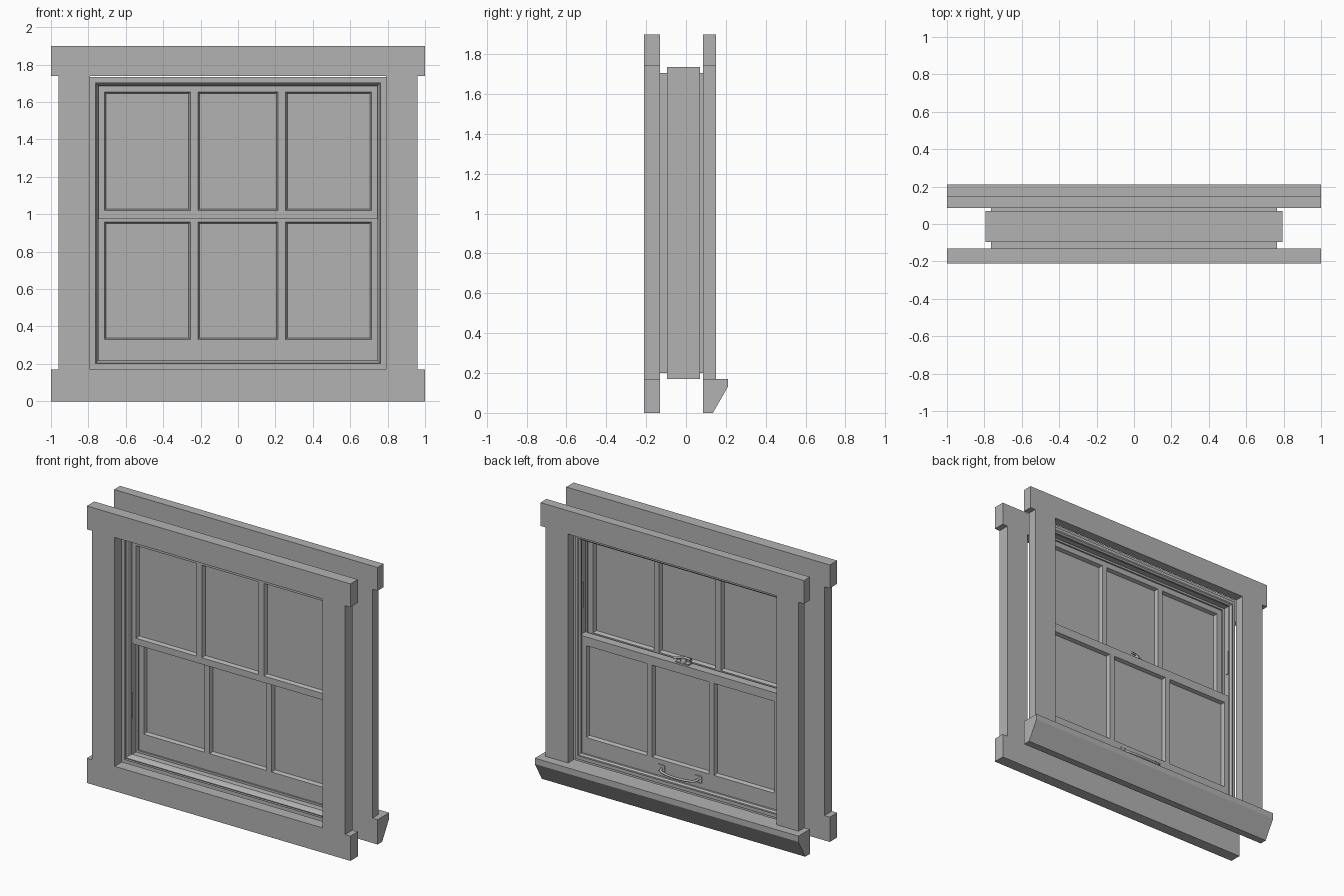
import bpy, bmesh
from mathutils import Vector

if "Cube" in bpy.data.objects:
    bpy.data.objects.remove(bpy.data.objects["Cube"])

grey = bpy.data.materials.new("painted_grey")
grey.use_nodes = True
COLOUR = (0.45, 0.45, 0.45, 1)
grey.diffuse_color = COLOUR
grey.node_tree.nodes["Principled BSDF"].inputs["Base Color"].default_value = COLOUR


def finish(name, bm):
    bmesh.ops.recalc_face_normals(bm, faces=bm.faces)
    mesh = bpy.data.meshes.new(name)
    bm.to_mesh(mesh)
    bm.free()
    mesh.materials.append(grey)
    obj = bpy.data.objects.new(name, mesh)
    bpy.context.collection.objects.link(obj)
    return obj


def box_mesh(x, y, z):
    bm = bmesh.new()
    bmesh.ops.create_cube(bm, size=1)
    for v in bm.verts:
        v.co = [lo + (c + 0.5) * (hi - lo) for c, (lo, hi) in zip(v.co, (x, y, z))]
    return bm


def box(name, x, y, z):
    return finish(name, box_mesh(x, y, z))


def extrude_x(name, profile, half):
    """Extrude a (y, z) outline along x."""
    bm = bmesh.new()
    face = bm.faces.new([bm.verts.new((-half, y, z)) for y, z in profile])
    new = bmesh.ops.extrude_face_region(bm, geom=[face])["geom"]
    bmesh.ops.translate(bm, vec=(2 * half, 0, 0),
                        verts=[g for g in new if isinstance(g, bmesh.types.BMVert)])
    return finish(name, bm)


def ring(name, half, z0, z1, profile):
    """Sweep an (inset, y) outline round a mitred rectangle."""
    bm = bmesh.new()
    loops = []
    for sx, low in ((-1, True), (1, True), (1, False), (-1, False)):
        loops.append([bm.verts.new((sx * (half - d), y, z0 + d if low else z1 - d))
                      for d, y in profile])
    n = len(profile)
    for i in range(4):
        a, b = loops[i], loops[(i + 1) % 4]
        for j in range(n):
            k = (j + 1) % n
            bm.faces.new((a[j], b[j], b[k], a[k]))
    return finish(name, bm)


def rod(name, points, radius):
    curve = bpy.data.curves.new(name, "CURVE")
    curve.dimensions = "3D"
    curve.bevel_depth = radius
    curve.bevel_resolution = 2
    curve.use_fill_caps = True
    spline = curve.splines.new("BEZIER")
    spline.bezier_points.add(len(points) - 1)
    for p, co in zip(spline.bezier_points, points):
        p.co = co
        p.handle_left_type = p.handle_right_type = "AUTO"
    curve.materials.append(grey)
    obj = bpy.data.objects.new(name, curve)
    bpy.context.collection.objects.link(obj)


# Sashes: a slab cut into cells, with every pane recessed behind a chamfer
PANES = ((-0.715, -0.255), (-0.215, 0.215), (0.255, 0.715))


def sash(name, y, z, pane_z):
    bm = box_mesh((-0.764, 0.764), y, z)
    cuts = [((x, 0, 0), (1, 0, 0)) for pane in PANES for x in pane]
    cuts += [((0, 0, h), (0, 0, 1)) for h in pane_z]
    for co, no in cuts:
        geom = bm.verts[:] + bm.edges[:] + bm.faces[:]
        bmesh.ops.bisect_plane(bm, geom=geom, plane_co=co, plane_no=no)
    bm.normal_update()

    def is_pane(f):
        c = f.calc_center_median()
        return (abs(f.normal.y) > 0.9 and pane_z[0] < c.z < pane_z[1]
                and any(a < c.x < b for a, b in PANES))

    panes = [f for f in bm.faces if is_pane(f)]
    bmesh.ops.inset_individual(bm, faces=panes, thickness=0.012, depth=-0.024)
    flat = [e for e in bm.edges if len(e.link_faces) == 2 and e.calc_face_angle(1) < 0.01]
    bmesh.ops.dissolve_edges(bm, edges=[e for e in flat if abs(e.link_faces[0].normal.y) < 0.1],
                             use_verts=False)
    finish(name, bm)


sash("upper_sash", (-0.083, -0.015), (0.975, 1.704), (1.02, 1.655))
sash("lower_sash", (0.0, 0.06), (0.201, 1.02), (0.33, 0.96))

# Jamb frame, stop mouldings and parting bead
ring("jamb_frame", 0.795, 0.17, 1.735,
     ((0, -0.095), (0.03, -0.095), (0.03, 0.07), (0, 0.07)))
ring("front_stop", 0.765, 0.2, 1.705,
     ((0, -0.13), (0.006, -0.13), (0.014, -0.118), (0.02, -0.1), (0.02, -0.085), (0, -0.085)))
ring("back_stop", 0.765, 0.2, 1.705,
     ((0, 0.085), (0.01, 0.085), (0.02, 0.075), (0.02, 0.062), (0, 0.062)))
ring("parting_bead", 0.766, 0.199, 1.706,
     ((0, -0.013), (0.015, -0.013), (0.015, -0.002), (0, -0.002)))

# Casing boards on both faces
for side, y in (("front", (-0.21, -0.13)), ("back", (0.085, 0.15))):
    box(side + "_head_casing", (-1, 1), y, (1.74, 1.9))
    for label, s in (("left", 1), ("right", -1)):
        box(f"{side}_{label}_casing", sorted((s * 0.79, s * 0.96)), y, (0.17, 1.74))
box("front_bottom_casing", (-1, 1), (-0.21, -0.13), (0, 0.17))
extrude_x("back_sill", ((0.085, 0), (0.135, 0), (0.21, 0.13), (0.21, 0.17), (0.085, 0.17)), 1)

# Slim guide plates on the jambs
for label, s in (("left", 1), ("right", -1)):
    x = sorted((s * 0.766, s * 0.76))
    box(label + "_front_guide", x, (-0.075, -0.055), (0.45, 0.62))
    box(label + "_back_guide", x, (0.02, 0.04), (1.2, 1.37))

# Lift handle on the lower rail
for label, s in (("left", 1), ("right", -1)):
    plate = box(label + "_lift_plate", sorted((s * 0.115, s * 0.165)), (0.059, 0.066), (0.25, 0.3))
    bevel = plate.modifiers.new("round", "BEVEL")
    bevel.width = 0.003
rod("lift_handle", [(-0.14, 0.062, 0.275), (-0.13, 0.088, 0.268), (-0.1, 0.098, 0.263),
                    (0.1, 0.098, 0.263), (0.13, 0.088, 0.268), (0.14, 0.062, 0.275)], 0.008)

# Sash lock on the meeting rail
box("lock_base", (-0.05, 0.05), (0.01, 0.045), (1.02, 1.028))
box("lock_keeper", (-0.035, 0.035), (-0.014, 0.008), (1.02, 1.045))
bm = bmesh.new()
bmesh.ops.create_cone(bm, cap_ends=True, segments=20, radius1=0.02, radius2=0.015, depth=0.03)
bmesh.ops.translate(bm, verts=bm.verts, vec=Vector((0, 0.026, 1.042)))
pivot = finish("lock_pivot", bm)
bpy.context.view_layer.objects.active = pivot
pivot.select_set(True)
bpy.ops.object.shade_smooth_by_angle()
rod("lock_lever", [(-0.045, 0.015, 1.05), (0, 0.026, 1.058), (0.06, 0.05, 1.05)], 0.008)
